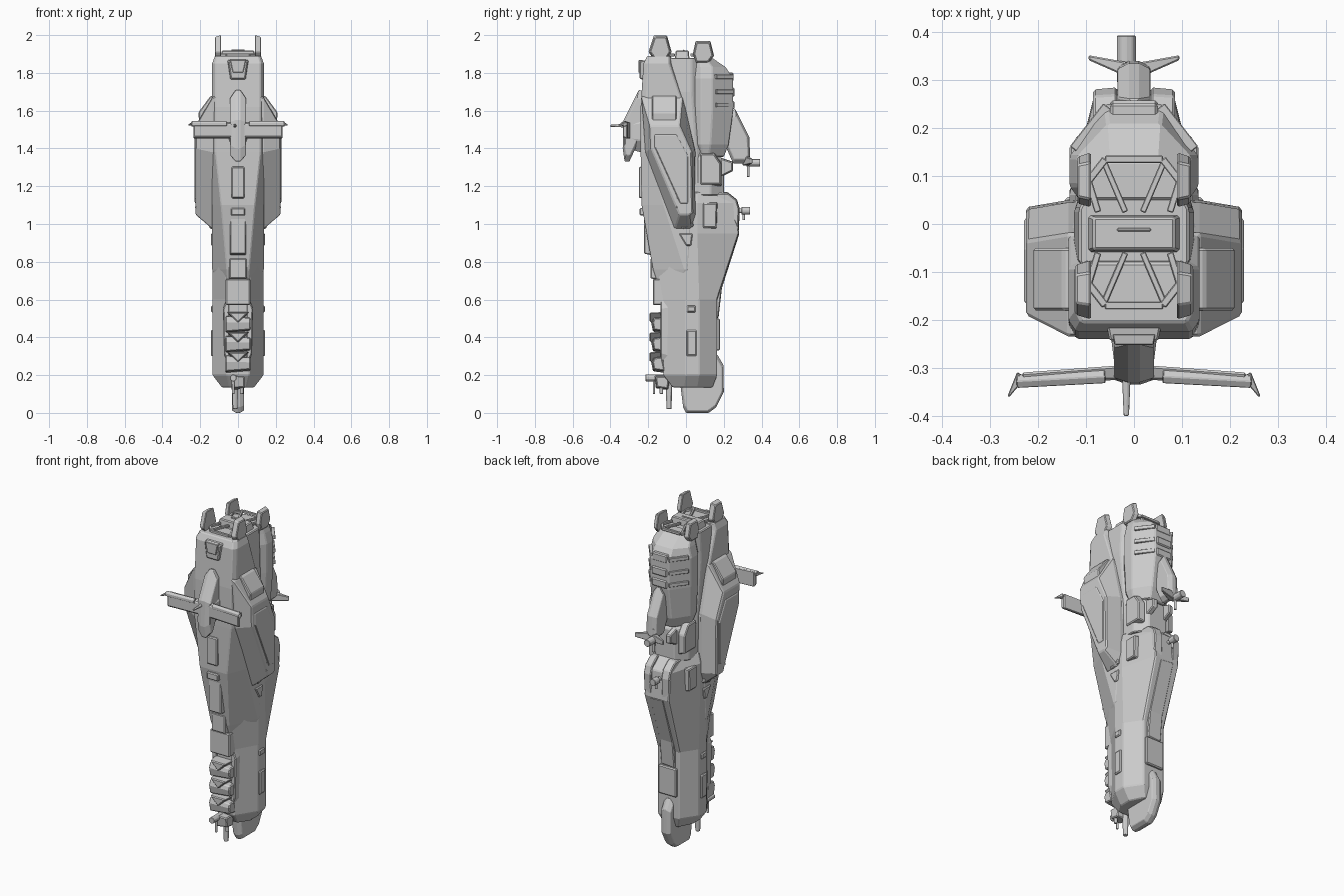
import bpy, bmesh, math
from mathutils import Vector


def shell(name, rings, mirror=False, bevel=0.005):
    """Closed flat-faced solid skinned through equal-length rings of points."""
    bm = bmesh.new()
    vs = [[bm.verts.new(p) for p in r] for r in rings]
    n = len(rings[0])
    for a, b in zip(vs, vs[1:]):
        for i in range(n):
            j = (i + 1) % n
            bm.faces.new((a[i], a[j], b[j], b[i]))
    bm.faces.new(vs[0])
    bm.faces.new(vs[-1])
    bmesh.ops.recalc_face_normals(bm, faces=bm.faces)
    me = bpy.data.meshes.new(name)
    bm.to_mesh(me)
    bm.free()
    ob = bpy.data.objects.new(name, me)
    bpy.context.collection.objects.link(ob)
    if mirror:
        ob.modifiers.new("Mirror", 'MIRROR')
    if bevel:
        m = ob.modifiers.new("Bevel", 'BEVEL')
        m.width, m.segments, m.limit_method = bevel, 1, 'ANGLE'
    return ob


def hull(name, sections):
    """Octagonal loft up z. Section: z, front y, front half-width, shoulder y,
    half-width, rear shoulder y, rear y, rear half-width."""
    rings = []
    for z, yf, wf, ya, wm, yb, yr, wr in sections:
        half = [(wf, yf), (wm, ya), (wm, yb), (wr, yr)]
        rings.append([(x, y, z) for x, y in half] + [(-x, y, z) for x, y in half[::-1]])
    return shell(name, rings)


def prism(name, axis, pts, a, b, taper=1.0, mirror=False, bevel=0.005, start=1.0):
    """Extrude a profile along an axis from a to b, scaling the end rings."""
    cu = sum(p[0] for p in pts) / len(pts)
    cv = sum(p[1] for p in pts) / len(pts)

    def ring(d, s):
        q = [(cu + (u - cu) * s, cv + (v - cv) * s) for u, v in pts]
        return [{'x': (d, u, v), 'y': (u, d, v), 'z': (u, v, d)}[axis] for u, v in q]
    return shell(name, [ring(a, start), ring(b, taper)], mirror, bevel)


def blade(name, pts, w, edge=0.8, bevel=0.003):
    """Centred plate in the yz plane, thick in the middle, thin at the faces."""
    cy = sum(p[0] for p in pts) / len(pts)
    cz = sum(p[1] for p in pts) / len(pts)
    ring = lambda x, s: [(x, cy + (y - cy) * s, cz + (z - cz) * s) for y, z in pts]
    return shell(name, [ring(-w, edge), ring(-w * .3, 1), ring(w * .3, 1), ring(w, edge)], bevel=bevel)


def box(name, x0, x1, y0, y1, z0, z1, mirror=False, bevel=0.006):
    return prism(name, 'z', [(x0, y0), (x1, y0), (x1, y1), (x0, y1)], z0, z1, 1, mirror, bevel)


def beam(name, p, q, r0, r1=None, sides=4, mirror=False, bevel=0.002):
    """Straight bar or barrel between two points."""
    p, q = Vector(p), Vector(q)
    rot = (q - p).to_track_quat('Z', 'Y')
    circ = [Vector((math.cos(t), math.sin(t), 0)) for t in
            ((i + .5) * math.tau / sides for i in range(sides))]
    ring = lambda o, r: [o + rot @ (c * r) for c in circ]
    return shell(name, [ring(p, r0), ring(q, r0 if r1 is None else r1)], mirror, bevel)


# Main hull volumes
hull("lower_hull", [
    (.135, -.07, .045, -.01, .085, .06, .14, .045), (.20, -.12, .06, 0, .135, .07, .165, .07),
    (.60, -.13, .06, 0, .135, .07, .165, .07), (.95, -.18, .07, 0, .135, .06, .28, .08),
    (1.11, -.18, .07, 0, .135, .06, .27, .08), (1.17, -.16, .07, 0, .12, .06, .20, .06)])
hull("front_armour", [
    (.70, -.155, .055, -.02, .115, .0, .01, .10), (.76, -.175, .06, -.01, .137, .01, .02, .12),
    (1.10, -.235, .09, -.12, .137, .03, .045, .12), (1.38, -.24, .12, -.20, .137, .04, .05, .12),
    (1.62, -.24, .12, -.21, .137, -.01, .0, .11), (1.85, -.225, .12, -.20, .137, -.09, -.07, .10),
    (1.89, -.205, .11, -.18, .122, -.09, -.08, .10)])
hull("core_block", [
    (1.05, -.1, .09, -.08, .11, .08, .12, .09), (1.70, -.1, .09, -.08, .125, .03, .06, .10),
    (1.88, -.1, .09, -.08, .115, .03, .06, .10)])
hull("rear_body", [
    (1.355, .07, .08, .09, .105, .12, .20, .05), (1.42, .05, .10, .08, .125, .13, .225, .06),
    (1.60, .045, .11, .08, .135, .14, .25, .06), (1.77, .045, .11, .08, .135, .14, .25, .06),
    (1.83, .05, .10, .08, .12, .14, .21, .055), (1.885, .05, .09, .07, .10, .10, .13, .05)])
hull("rear_waist", [
    (1.15, .04, .08, .06, .115, .13, .20, .06), (1.34, .04, .08, .06, .115, .13, .20, .06),
    (1.39, .04, .08, .06, .10, .10, .14, .05)])
prism("rear_waist_panel", 'x', [(.07, 1.2), (.19, 1.2), (.19, 1.32), (.15, 1.38), (.07, 1.38)],
      .08, .122, .88, True)

# Side pods with sloped tops and nose intakes
inner = [(-.235, 1.69), (-.02, 1.69), (.045, 1.40), (.05, 1.05), (.025, .975), (-.06, .975), (-.215, 1.38)]
outer = [(-.19, 1.52), (-.035, 1.52), (.03, 1.38), (.035, 1.06), (.015, 1.05), (-.035, 1.05), (-.185, 1.40)]
shell("side_pod", [[(.10, y, z) for y, z in inner], [(.137, y, z - .02 * (z > 1.6)) for y, z in inner],
                   [(.225, y, z) for y, z in outer]], True, .006)
prism("pod_intake", 'y', [(.13, 1.68), (.148, 1.675), (.21, 1.59), (.205, 1.53), (.13, 1.55)],
      -.18, -.05, 1, True)
prism("pod_side_plate", 'x', [(-.17, 1.48), (-.05, 1.48), (.015, 1.36), (.015, 1.1), (-.03, 1.1), (-.17, 1.41)],
      .215, .229, .94, True, .003)
prism("pod_nozzle", 'x', [(-.085, 1.05), (.03, 1.05), (.045, .985), (-.02, .97)], .10, .15, .9, True)
prism("pod_vent", 'x', [(-.045, .955), (.04, .955), (.03, .88), (.0, .88)], .10, .143, .85, True)
for z in (1.09, 1.14):
    beam("pod_slat", (.16, -.075, z - .01), (.225, -.045, z), .008, mirror=True)

# Crown: four prongs, deck block and hexagonal frames
prism("front_prong", 'x', [(-.20, 1.91), (-.17, 2.0), (-.10, 2.0), (-.075, 1.91), (-.10, 1.87), (-.17, 1.87)],
      .09, .122, .85, True, .004)
prism("rear_prong", 'x', [(.035, 1.9), (.05, 1.97), (.13, 1.97), (.15, 1.89), (.12, 1.85), (.05, 1.85)],
      .09, .118, .85, True, .004)
prism("deck_block", 'z', [(-.10, -.06), (.10, -.06), (.10, .02), (-.10, .02)], 1.86, 1.918, .85)
box("deck_slot", -.035, .035, -.016, -.008, 1.91, 1.923, bevel=.002)
for s, y0, tag in ((1, .025, "rear"), (-1, -.06, "front")):
    z = 1.895
    far, mid, near = y0 + s * .11, y0 + s * .065, y0
    beam(tag + "_frame_edge", (-.06, far, z), (.06, far, z), .011)
    beam(tag + "_frame_corner", (.06, far, z), (.095, mid, z), .011, mirror=True)
    beam(tag + "_frame_side", (.095, mid, z), (.075, near, z), .010, mirror=True)
    beam(tag + "_frame_diagonal", (.018, near, z), (.065, far, z), .009, mirror=True)

# Front armour details
prism("brow_panel", 'y', [(-.06, 1.87), (.06, 1.87), (.045, 1.76), (-.045, 1.76)], -.20, -.245, .85)
prism("brow_recess_plate", 'y', [(-.045, 1.87), (.045, 1.87), (.03, 1.80), (-.03, 1.80)], -.23, -.252, .9, bevel=.002)
for name, w, z0, z1, y in (("chest_panel", .042, 1.12, 1.32, -.25), ("belly_panel", .05, .82, 1.07, -.222),
                           ("hip_panel", .055, .70, .83, -.188), ("collar_band", .045, 1.04, 1.09, -.245)):
    prism(name, 'y', [(-w, z0), (w, z0), (w, z1), (-w, z1)], -.10, y, .82)
for i, z in enumerate((.25, .355, .46)):
    prism("shin_block_%d" % i, 'x', [(-.10, z - .04), (-.175, z - .03), (-.185, z + .02), (-.175, z + .05),
                                     (-.12, z + .055)], -.065, .065, .75)
    prism("shin_wedge_%d" % i, 'y', [(-.065, z + .075), (.065, z + .075), (0, z + .01)], -.10, -.192, .8)
box("shin_cap", -.065, .065, -.175, -.08, .57, .71)
prism("shin_rib", 'y', [(.045, .22), (.075, .30), (.08, .56), (.06, .62), (.045, .62)], -.08, -.135, .9, True)
prism("toe_block", 'x', [(-.08, .2), (-.17, .2), (-.16, .13), (-.09, .12)], -.035, .035, .8)

# Front weapon fin with cross wings
blade("front_fin", [(-.21, 1.70), (-.25, 1.71), (-.33, 1.55), (-.335, 1.40), (-.325, 1.33), (-.30, 1.33), (-.235, 1.47)], .042)
prism("front_fin_hub", 'y', [(-.05, 1.54), (0, 1.57), (.05, 1.54), (.05, 1.44), (0, 1.37), (-.05, 1.44)], -.22, -.32, .75)
shell("front_wing", [[(.03, y, z) for y, z in ((-.295, 1.54), (-.325, 1.53), (-.325, 1.46), (-.295, 1.45))],
                     [(.235, y, z) for y, z in ((-.31, 1.545), (-.335, 1.535), (-.335, 1.46), (-.31, 1.45))]], True)
beam("front_wing_rail", (.06, -.318, 1.53), (.245, -.328, 1.53), .016, sides=6, mirror=True)
beam("front_wing_spike", (.235, -.315, 1.53), (.262, -.36, 1.525), .015, .003, mirror=True)
beam("front_gun", (-.016, -.31, 1.52), (-.016, -.40, 1.52), .010, .006, sides=8)

# Rear weapon fin, small wings and guns
blade("rear_fin", [(.22, 1.58), (.26, 1.61), (.335, 1.46), (.34, 1.35), (.325, 1.32), (.25, 1.32), (.215, 1.40)], .034)
shell("rear_wing", [[(.0, y, z) for y, z in ((.30, 1.36), (.335, 1.36), (.335, 1.31), (.30, 1.31))],
                    [(.095, y, z) for y, z in ((.342, 1.345), (.352, 1.345), (.352, 1.32), (.342, 1.32))]], True, .003)
beam("rear_gun_post", (-.016, .33, 1.25), (-.016, .33, 1.39), .008, sides=6)
beam("rear_gun", (-.016, .32, 1.325), (-.016, .393, 1.325), .021, sides=10)
beam("lower_gun_neck", (-.016, .22, 1.07), (-.016, .31, 1.07), .012, sides=8)
beam("lower_gun", (-.016, .295, 1.07), (-.016, .34, 1.07), .021, sides=10)
beam("lower_gun_post", (-.016, .305, 1.02), (-.016, .305, 1.09), .008, sides=6)
prism("rear_yoke", 'x', [(.16, 1.36), (.25, 1.33), (.25, 1.28), (.17, 1.24)], .04, .07, .9, True)

# Rear body and hull details
for i, (z, y) in enumerate(((1.78, .252), (1.70, .258), (1.63, .256))):
    box("rear_step_%d" % i, -.05, .05, .18, y, z - .025, z + .022)
    beam("rear_side_step_%d" % i, (.055, .245, z), (.125, .155, z), .016, mirror=True)
prism("rear_shoulder", 'x', [(.14, 1.17), (.22, 1.17), (.27, 1.13), (.285, 1.08), (.28, .96), (.24, 1.04)],
      .035, .085, .9, True)
prism("rear_spine", 'x', [(.10, .95), (.283, .95), (.19, .66), (.172, .5), (.10, .5)], -.045, .045, .97)
box("rear_shin_plate", -.06, .06, .10, .18, .33, .50)
prism("hip_hatch", 'x', [(.085, .97), (.165, .97), (.17, 1.12), (.085, 1.12)], .07, .135, .86, True)
prism("side_hatch", 'x', [(.0, .29), (.06, .29), (.06, .45), (.0, .45)], .10, .144, .84, True)
prism("side_port", 'x', [(.0, .53), (.055, .53), (.055, .57), (.0, .57)], .10, .143, .84, True)

# Base keel, ball gun and antennae
blade("keel_fin", [(-.03, .15), (-.015, .03), (.0, .0), (.12, .0), (.16, .03), (.20, .11), (.20, .25),
                   (.165, .31), (.10, .27)], .032, .9)
beam("base_gun", (-.025, -.11, .185), (-.025, -.215, .185), .019, sides=8)
beam("base_gun_post", (-.025, -.17, .10), (-.025, -.17, .2), .007, sides=6)
beam("base_probe", (-.015, -.09, .16), (-.015, -.09, .02), .019, .014, sides=6)
beam("base_rod", (.02, -.13, .18), (.02, -.13, .10), .010, sides=6)
